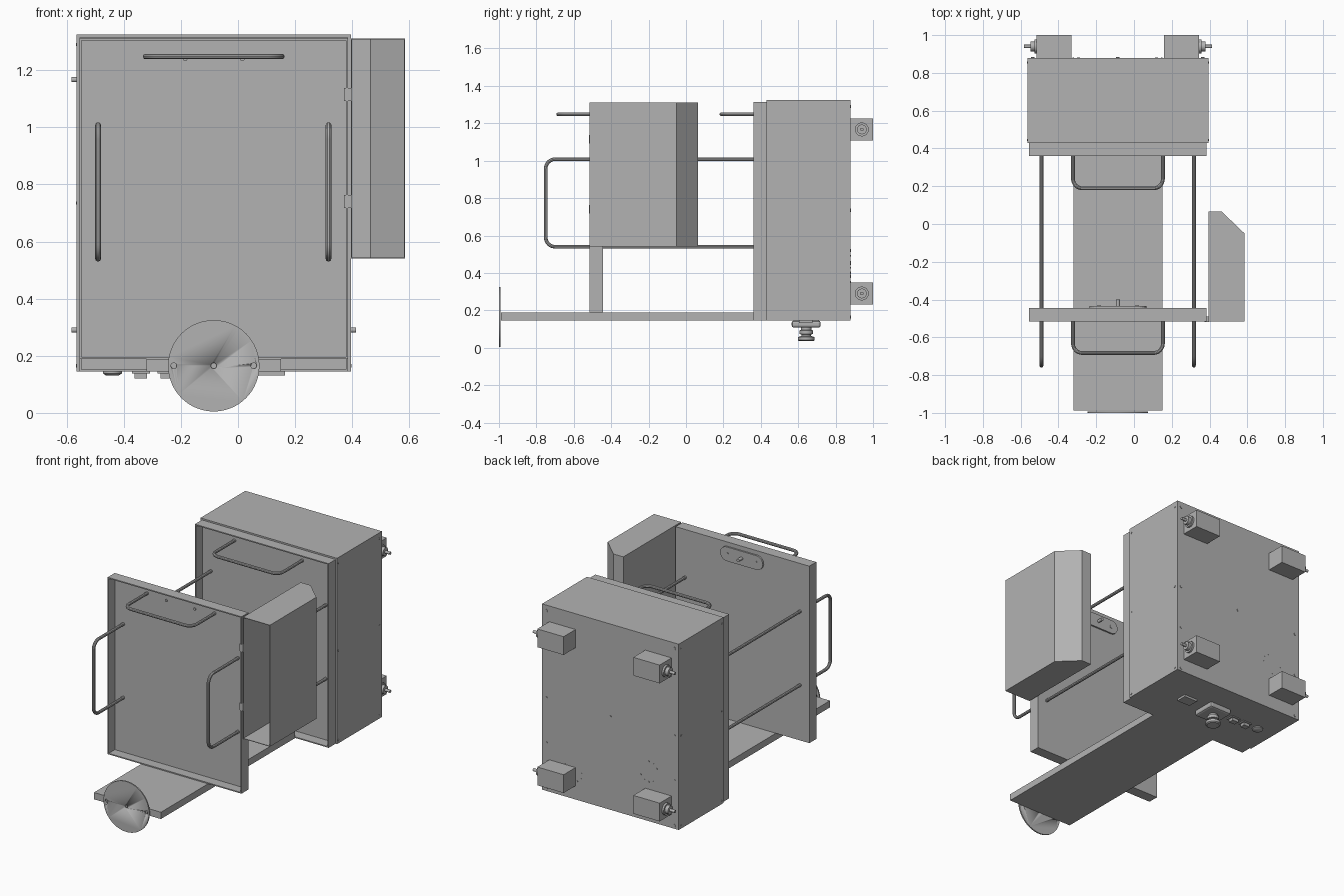
import bpy, bmesh, math
from mathutils import Vector, Matrix

if "Cube" in bpy.data.objects:
    bpy.data.objects.remove(bpy.data.objects["Cube"])

GREY = 0.45
steel = bpy.data.materials.new("steel grey")
steel.use_nodes = True
steel.diffuse_color = (GREY, GREY, GREY, 1)
steel.node_tree.nodes["Principled BSDF"].inputs["Base Color"].default_value = (GREY, GREY, GREY, 1)

AXES = {"x": Vector((1, 0, 0)), "y": Vector((0, 1, 0)), "z": Vector((0, 0, 1))}


def add(name, mesh, smooth=False):
    mesh.materials.clear()
    mesh.materials.append(steel)
    ob = bpy.data.objects.new(name, mesh)
    bpy.context.collection.objects.link(ob)
    if smooth:
        bpy.ops.object.select_all(action="DESELECT")
        ob.select_set(True)
        bpy.context.view_layer.objects.active = ob
        bpy.ops.object.shade_smooth_by_angle(angle=math.radians(35))
    return ob


def finish(name, bm, smooth=False):
    mesh = bpy.data.meshes.new(name)
    bm.to_mesh(mesh)
    bm.free()
    return add(name, mesh, smooth)


def prism(name, outline, z0, z1, open_front=False, wall=0.01):
    """Upright prism; with open_front it becomes a thin-walled shell facing -y."""
    bm = bmesh.new()
    base = bm.faces.new([bm.verts.new((x, y, z0)) for x, y in outline])
    top = bmesh.ops.extrude_face_region(bm, geom=[base])["geom"]
    bmesh.ops.translate(bm, vec=(0, 0, z1 - z0),
                        verts=[g for g in top if isinstance(g, bmesh.types.BMVert)])
    bmesh.ops.recalc_face_normals(bm, faces=bm.faces)
    if open_front:
        bmesh.ops.delete(bm, geom=[f for f in bm.faces if f.normal.y < -0.99], context="FACES")
    ob = finish(name, bm)
    if open_front:
        mod = ob.modifiers.new("sheet wall", "SOLIDIFY")
        mod.thickness = wall
        mod.offset = -1
    return ob


def box(name, x, y, z, **kw):
    return prism(name, [(x[0], y[0]), (x[1], y[0]), (x[1], y[1]), (x[0], y[1])], z[0], z[1], **kw)


def lathe(name, start, axis, profile, sides=32):
    """Solid of revolution: profile holds (distance along axis, radius)."""
    bm = bmesh.new()
    spin = AXES["z"].rotation_difference(AXES[axis]).to_matrix()
    rings = []
    for d, r in profile:
        rings.append([bm.verts.new(Vector(start) + spin @ Vector((
            r * math.cos(k * math.tau / sides), r * math.sin(k * math.tau / sides), d)))
            for k in range(sides)])
    for a, b in zip(rings, rings[1:]):
        for k in range(sides):
            n = (k + 1) % sides
            bm.faces.new((a[k], a[n], b[n], b[k]))
    bm.faces.new(rings[0])
    bm.faces.new(rings[-1])
    bmesh.ops.recalc_face_normals(bm, faces=bm.faces)
    return finish(name, bm, True)


def rod(name, corners, radius=0.01, bend=0.05):
    """Round bar along a path with filleted corners."""
    pts = [Vector(c) for c in corners]
    path = [pts[0]]
    for a, b, c in zip(pts, pts[1:], pts[2:]):
        u, v = (a - b).normalized(), (c - b).normalized()
        centre = b + (u + v) * bend
        for k in range(9):
            t = k * math.pi / 16
            path.append(centre - v * bend * math.cos(t) - u * bend * math.sin(t))
    path.append(pts[-1])
    curve = bpy.data.curves.new(name, "CURVE")
    curve.dimensions = "3D"
    curve.bevel_depth = radius
    curve.bevel_resolution = 3
    curve.use_fill_caps = True
    spline = curve.splines.new("POLY")
    spline.points.add(len(path) - 1)
    for p, co in zip(spline.points, path):
        p.co = (*co, 1)
    temp = bpy.data.objects.new(name + "_path", curve)
    bpy.context.collection.objects.link(temp)
    mesh = bpy.data.meshes.new_from_object(temp.evaluated_get(bpy.context.evaluated_depsgraph_get()))
    bpy.data.objects.remove(temp)
    return add(name, mesh, True)


MID = -0.085   # centre line of the cabinet

# Cabinet, its recessed front tray and the pulled-out front panel
box("cabinet", (-0.565, 0.395), (0.43, 0.88), (0.145, 1.325))
box("inner_tray", (-0.555, 0.385), (0.36, 0.435), (0.145, 1.315), open_front=True)
box("front_panel", (-0.555, 0.385), (-0.515, -0.445), (0.188, 1.312), open_front=True)

# Slide beam with the round foot plate at its end
box("slide_beam", (-0.32, 0.15), (-0.988, 0.36), (0.145, 0.188))
plate = lathe("foot_plate", (MID, -1.0, 0.165), "y", [(0, 0.16), (0.008, 0.16)], 64)
for i in (-1, 0, 1):
    cutter = lathe("hole_cutter", (MID + i * 0.14, -1.02, 0.165), "y", [(0, 0.01), (0.031, 0.01)], 16)
    cutter.hide_render = True
    cutter.hide_viewport = True
    cut = plate.modifiers.new("hole", "BOOLEAN")
    cut.operation = "DIFFERENCE"
    cut.object = cutter

# Side box with a chamfered rear corner, hinged to the panel
prism("side_box", [(0.395, -0.515), (0.585, -0.515), (0.585, -0.05), (0.465, 0.065), (0.395, 0.065)],
      0.54, 1.312, open_front=True, wall=0.005)
for z in (0.74, 1.115):
    box("hinge", (0.372, 0.398), (-0.518, -0.49), (z - 0.023, z + 0.023))

# Long side rods that loop out in front as grips
for x in (-0.49, 0.317):
    rod("side_rod", [(x, 0.43, 0.54), (x, -0.75, 0.54), (x, -0.75, 1.008), (x, 0.43, 1.008)])

# Upper handles on the panel and on the tray
for name, y in (("panel_handle", -0.445), ("tray_handle", 0.427)):
    left, right, front = MID - 0.238, MID + 0.238, y - 0.238
    rod(name, [(left, y, 1.248), (left, front, 1.248), (right, front, 1.248), (right, y, 1.248)])

# Latch plate behind the panel
bm = bmesh.new()
ends = []
for side in (1, -1):
    for k in range(13):
        t = -math.pi / 2 + k * math.pi / 12
        ends.append(bm.verts.new((MID + side * (0.105 + 0.045 * math.cos(t)), -0.445,
                                  1.24 + side * 0.045 * math.sin(t))))
face = bm.faces.new(ends)
ext = bmesh.ops.extrude_face_region(bm, geom=[face])["geom"]
bmesh.ops.translate(bm, vec=(0, 0.01, 0), verts=[g for g in ext if isinstance(g, bmesh.types.BMVert)])
bmesh.ops.recalc_face_normals(bm, faces=bm.faces)
finish("latch_plate", bm)
lathe("latch_pin", (MID, -0.44, 1.24), "y", [(0, 0.01), (0.04, 0.01)], 16)
for side in (-1, 1):
    lathe("latch_screw", (MID + side * 0.1, -0.436, 1.24), "y", [(0, 0.011), (0.004, 0.011)], 16)
    lathe("panel_screw", (MID + side * 0.1, -0.459, 1.24), "y", [(0, 0.008), (0.005, 0.008)], 12)

# Rear blocks with plungers pointing outward
for z in (0.29, 1.167):
    for side in (-1, 1):
        inner, outer = MID + side * 0.245, MID + side * 0.43
        box("rear_block", sorted((inner, outer)), (0.88, 1.0), (z - 0.058, z + 0.058))
        lathe("plunger", (outer, 0.94, z), "x",
              [(side * d, r) for d, r in ((0, 0.037), (0.012, 0.037), (0.012, 0.026),
                                          (0.034, 0.026), (0.034, 0.009), (0.068, 0.009))], 24)

# Emergency button and switches underneath
base = box("button_base", (MID - 0.08, MID + 0.08), (0.565, 0.72), (0.107, 0.145))
bevel = base.modifiers.new("rounded corners", "BEVEL")
bevel.width = 0.012
bevel.segments = 2
lathe("stop_button", (MID, 0.643, 0.035), "z",
      [(0, 0.038), (0.005, 0.045), (0.022, 0.045), (0.028, 0.026), (0.036, 0.026),
       (0.038, 0.036), (0.058, 0.036), (0.06, 0.028), (0.075, 0.028)])
box("power_inlet", (0.07, 0.165), (0.605, 0.675), (0.131, 0.145))
for x in (-0.34, -0.25):
    box("switch_frame", (x - 0.032, x + 0.032), (0.615, 0.665), (0.138, 0.145))
    box("switch_rocker", (x - 0.022, x + 0.022), (0.622, 0.658), (0.12, 0.14))
lathe("round_switch", (-0.44, 0.64, 0.131), "z", [(0, 0.022), (0.007, 0.033), (0.014, 0.033)], 24)

# Screw heads on the cabinet sides and back
for x in (-0.567, 0.393):
    for y in (0.445, 0.855):
        for z in (0.165, 0.735, 1.29):
            lathe("side_screw", (x, y, z), "x", [(0, 0.006), (0.004, 0.006)], 10)
for x in (MID - 0.45, MID + 0.45):
    for z in (0.165, 0.45, 0.735, 1.29):
        lathe("back_screw", (x, 0.878, z), "y", [(0, 0.009), (0.005, 0.009)], 10)
lathe("back_screw", (MID, 0.878, 0.735), "y", [(0, 0.009), (0.005, 0.009)], 10)

# Rings of small vent dots on the back
for x, z in ((-0.355, 0.46), (0.18, 0.32)):
    for k in range(12):
        t = k * math.tau / 12
        lathe("vent_dot", (x + 0.065 * math.cos(t), 0.879, z + 0.065 * math.sin(t)), "y",
              [(0, 0.004), (0.002, 0.004)], 8)
